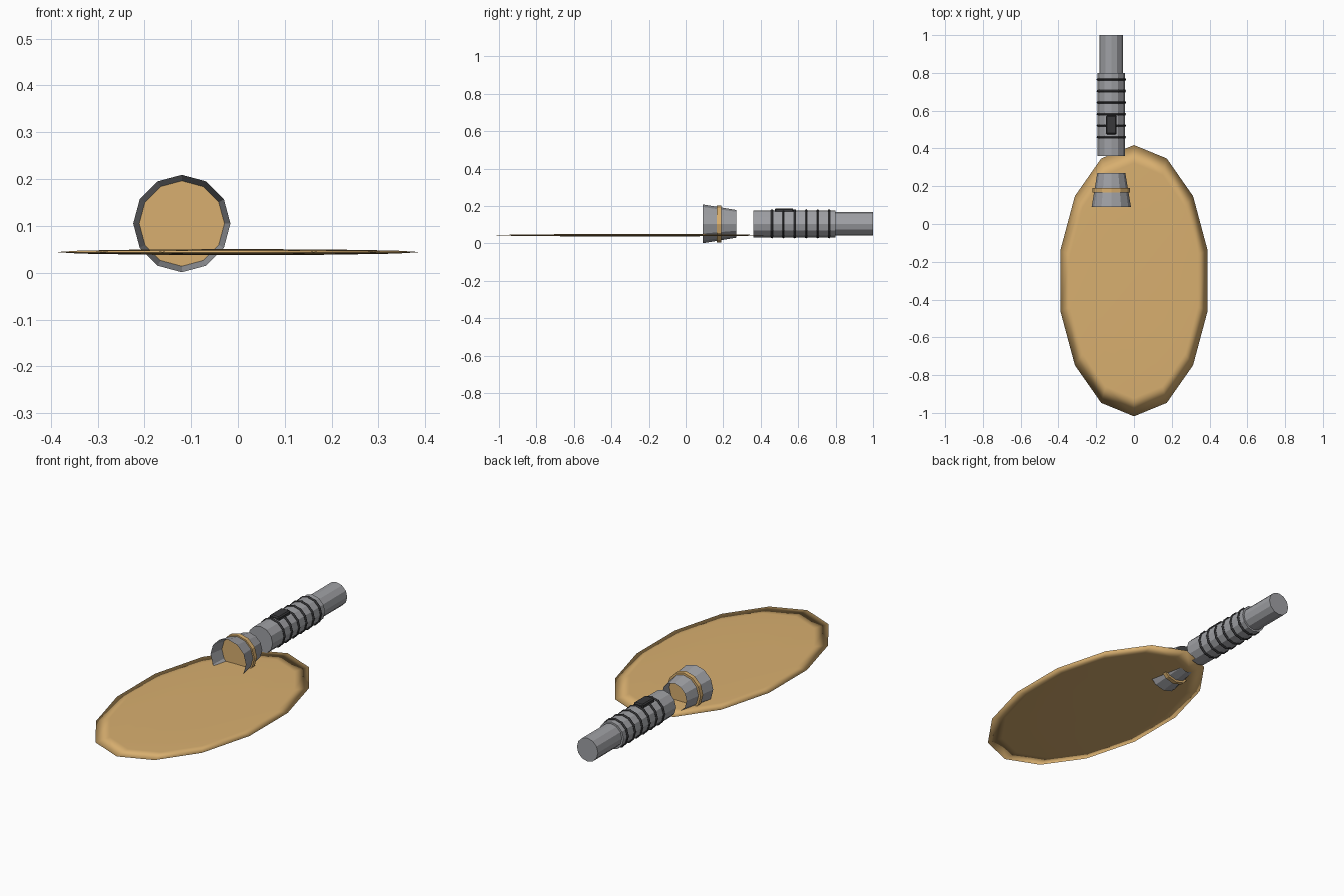
import bpy
from math import radians

old = bpy.data.objects.get("Cube")
if old:
    bpy.data.objects.remove(old, do_unlink=True)


def material(name, rgb):
    m = bpy.data.materials.new(name)
    m.use_nodes = True
    m.diffuse_color = (*rgb, 1)
    m.node_tree.nodes["Principled BSDF"].inputs["Base Color"].default_value = (*rgb, 1)
    return m


grey = material("metal grey", (0.35, 0.355, 0.375))
dark = material("dark rubber", (0.04, 0.04, 0.043))
tan = material("warm light", (0.69, 0.43, 0.16))

AXIS_X, AXIS_Z, SIDES = -0.12, 0.105, 12
ALONG_Y = (radians(90), 0, 0)


def finish(name, mat):
    ob = bpy.context.object
    ob.name = ob.data.name = name
    ob.data.materials.clear()
    ob.data.materials.append(mat)
    return ob


def barrel(name, y0, y1, r0, r1, mat, cap="NGON"):
    """Twelve-sided tube on the torch axis, radius r0 at y0 and r1 at y1."""
    bpy.ops.mesh.primitive_cone_add(
        vertices=SIDES, radius1=r1, radius2=r0, depth=y1 - y0, end_fill_type=cap,
        location=(AXIS_X, (y0 + y1) / 2, AXIS_Z), rotation=ALONG_Y)
    return finish(name, mat)


# Pool of light on the ground: a very flat smooth ellipsoid
bpy.ops.mesh.primitive_uv_sphere_add(segments=14, ring_count=6, radius=1,
                                     location=(0, -0.3, 0.044))
pool = finish("light_pool", tan)
pool.scale = (0.4, 0.718, 0.0065)
bpy.ops.object.transform_apply(location=False, rotation=False, scale=True)
bpy.ops.object.shade_smooth()

# Torch: open flared head, lens band, grip and tail
barrel("head_shell", 0.09, 0.27, 0.104, 0.074, grey, cap="NOTHING")
barrel("lens_band", 0.167, 0.19, 0.099, 0.099, tan)
barrel("grip", 0.36, 0.80, 0.072, 0.072, grey)
barrel("tail", 0.80, 1.0, 0.062, 0.062, grey)

# Grip rings
for i in range(6):
    bpy.ops.mesh.primitive_torus_add(
        major_segments=SIDES, minor_segments=6, major_radius=0.07, minor_radius=0.008,
        location=(AXIS_X, 0.46 + 0.061 * i, AXIS_Z), rotation=ALONG_Y)
    finish(f"grip_ring_{i + 1}", dark)

# Switch
bpy.ops.mesh.primitive_cube_add(size=1, location=(AXIS_X, 0.525, 0.175))
switch = finish("switch", dark)
switch.scale = (0.056, 0.1, 0.026)
bpy.ops.object.transform_apply(location=False, rotation=False, scale=True)
bevel = switch.modifiers.new("soft edges", "BEVEL")
bevel.width = 0.006
bevel.segments = 1
